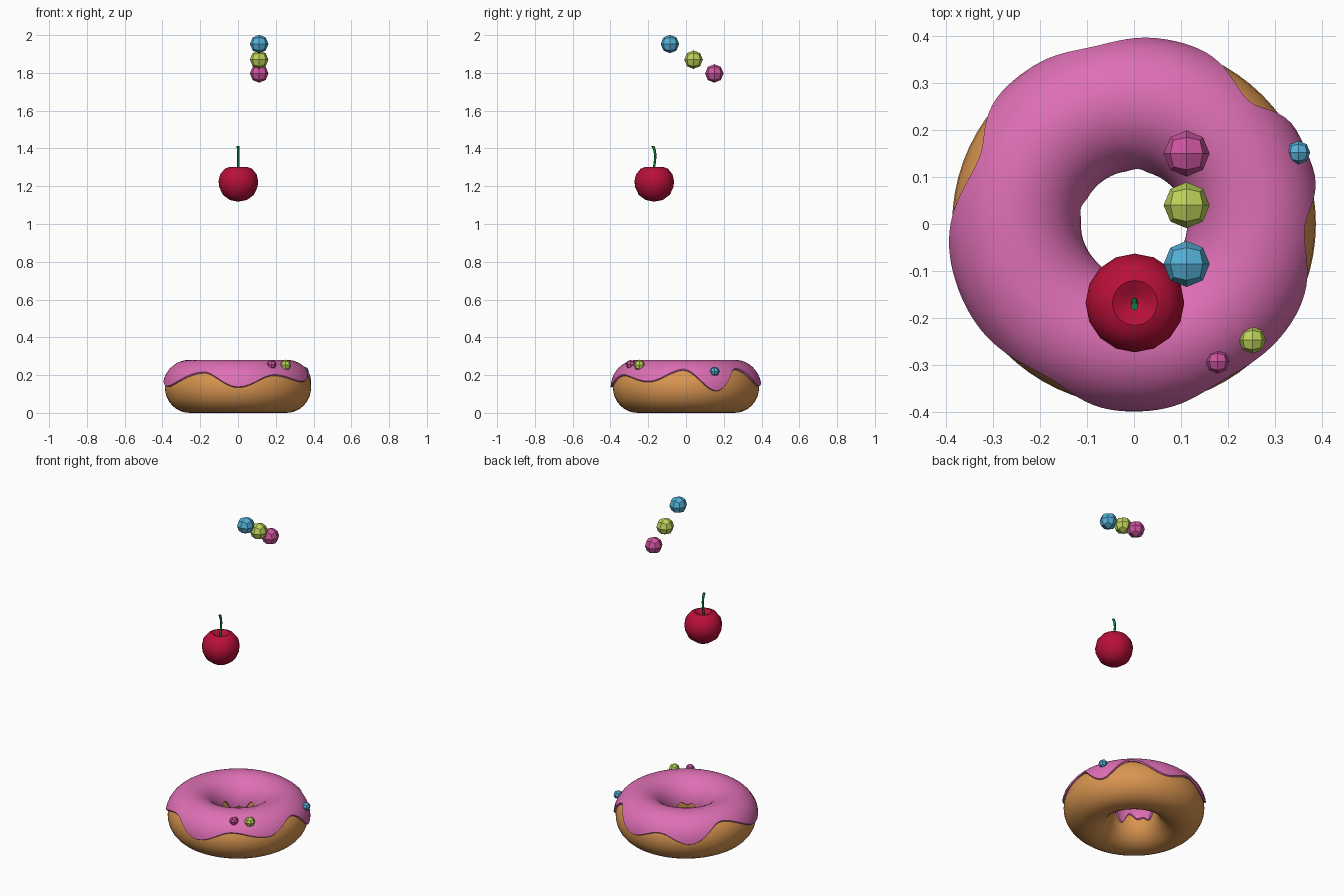
import bpy, bmesh, math
from mathutils import Vector
from math import sin, cos, pi, radians

if "Cube" in bpy.data.objects:
    bpy.data.objects.remove(bpy.data.objects["Cube"])

MAJOR, MID_Z = 0.256, 0.135


def material(name, rgb):
    m = bpy.data.materials.new(name)
    m.diffuse_color = (*rgb, 1)
    m.use_nodes = True
    m.node_tree.nodes["Principled BSDF"].inputs["Base Color"].default_value = m.diffuse_color
    return m


DOUGH = material("dough", (0.69, 0.30, 0.08))
ICING = material("icing", (0.73, 0.16, 0.46))
RED = material("cherry_red", (0.48, 0.005, 0.04))
GREEN = material("stem_green", (0.005, 0.22, 0.045))
BLUE = material("candy_blue", (0.09, 0.43, 0.68))
LIME = material("candy_lime", (0.51, 0.65, 0.10))
PINK = material("candy_pink", (0.61, 0.09, 0.35))


def make(name, bm, mat, smooth=True):
    bmesh.ops.recalc_face_normals(bm, faces=bm.faces)
    me = bpy.data.meshes.new(name)
    bm.to_mesh(me)
    bm.free()
    ob = bpy.data.objects.new(name, me)
    bpy.context.collection.objects.link(ob)
    me.materials.append(mat)
    if smooth:
        bpy.ops.object.select_all(action='DESELECT')
        ob.select_set(True)
        bpy.context.view_layer.objects.active = ob
        bpy.ops.object.shade_smooth_by_angle(angle=radians(50))
    return ob


def loft(sections, close_section=False, close_loop=True):
    """Join equal-length point lists into a skin of quads."""
    bm = bmesh.new()
    rows = [[bm.verts.new(p) for p in s] for s in sections]
    n, k = len(rows), len(rows[0])
    for i in range(n if close_loop else n - 1):
        a, b = rows[i], rows[(i + 1) % n]
        for j in range(k if close_section else k - 1):
            l = (j + 1) % k
            bm.faces.new((a[j], b[j], b[l], a[l]))
    if not close_loop:
        bm.faces.new(rows[0])
        bm.faces.new(rows[-1])
    bmesh.ops.remove_doubles(bm, verts=bm.verts, dist=1e-5)
    return bm


def ring_point(a, phi, rx, rz):
    r = MAJOR + rx * cos(phi)
    return (r * cos(a), r * sin(a), MID_Z + rz * sin(phi))


# Dough ring
dough = [[ring_point(2 * pi * i / 72, 2 * pi * j / 32, 0.131, 0.135) for j in range(32)]
         for i in range(72)]
make("dough_ring", loft(dough, close_section=True), DOUGH)

# Icing: lower edge follows alternating high and low points (degrees, height)
EDGE = [(-90, .135), (-60, .2), (-30, .165), (-2, .23), (24, .115), (47, .235), (77, .14),
        (103, .19), (128, .135), (157, .235), (200, .14), (241, .215), (270, .135)]


def drip_height(deg):
    for (a0, z0), (a1, z1) in zip(EDGE, EDGE[1:]):
        if a0 <= deg <= a1:
            return z0 + (z1 - z0) * (1 - cos(pi * (deg - a0) / (a1 - a0))) / 2


icing = []
for i in range(144):
    deg = -90 + 2.5 * i
    a = radians(deg)
    lo = math.asin((drip_height(deg) - MID_Z) / 0.146)
    inner_z = 0.135 + 0.02 * sin(5 * a) + 0.015 * sin(9 * a + 1)
    hi = pi - math.asin((inner_z - MID_Z) / 0.146)
    # rounded lips tuck into the dough at both ends
    sec = [ring_point(a, lo + .03, 0.127, 0.131), ring_point(a, lo - .01, 0.136, 0.140)]
    sec += [ring_point(a, lo + .02 + (hi - lo - .04) * j / 22, 0.143, 0.146) for j in range(23)]
    sec += [ring_point(a, hi + .01, 0.136, 0.140), ring_point(a, hi - .03, 0.127, 0.131)]
    icing.append(sec)
make("icing", loft(icing), ICING)

# Cherry: lathed profile with a dimple at the top
PROFILE = [(0, 1.118), (.045, 1.127), (.082, 1.154), (.101, 1.195), (.105, 1.225), (.097, 1.262),
           (.073, 1.292), (.048, 1.302), (.022, 1.288), (0, 1.278)]
cherry = [[(.002 + r * cos(2 * pi * i / 16), -.168 + r * sin(2 * pi * i / 16), z)
           for r, z in PROFILE] for i in range(16)]
make("cherry", loft(cherry), RED)

# Cherry stem: thin bent tube
STEM = [(-.174, 1.272, .006), (-.166, 1.32, .006), (-.162, 1.36, .006),
        (-.166, 1.39, .007), (-.175, 1.412, .008)]
stem = [[(.001 + r * cos(pi * k / 4), y + r * sin(pi * k / 4), z) for k in range(8)]
        for y, z, r in STEM]
make("cherry_stem", loft(stem, close_section=True, close_loop=False), GREEN)


# Candy balls: cube subdivided once and rounded, flat faces
def candy(name, centre, r, mat):
    bm = bmesh.new()
    bmesh.ops.create_cube(bm, size=1)
    bmesh.ops.subdivide_edges(bm, edges=bm.edges, cuts=1, use_grid_fill=True)
    for v in bm.verts:
        v.co = Vector(centre) + v.co.normalized() * r
    make(name, bm, mat, smooth=False)


candy("floating_candy_pink", (.112, .15, 1.797), .049, PINK)
candy("floating_candy_lime", (.112, .04, 1.87), .049, LIME)
candy("floating_candy_blue", (.112, -.085, 1.953), .049, BLUE)
candy("sprinkle_blue", (.35, .152, .22), .025, BLUE)
candy("sprinkle_lime", (.252, -.247, .253), .029, LIME)
candy("sprinkle_pink", (.178, -.293, .256), .025, PINK)
